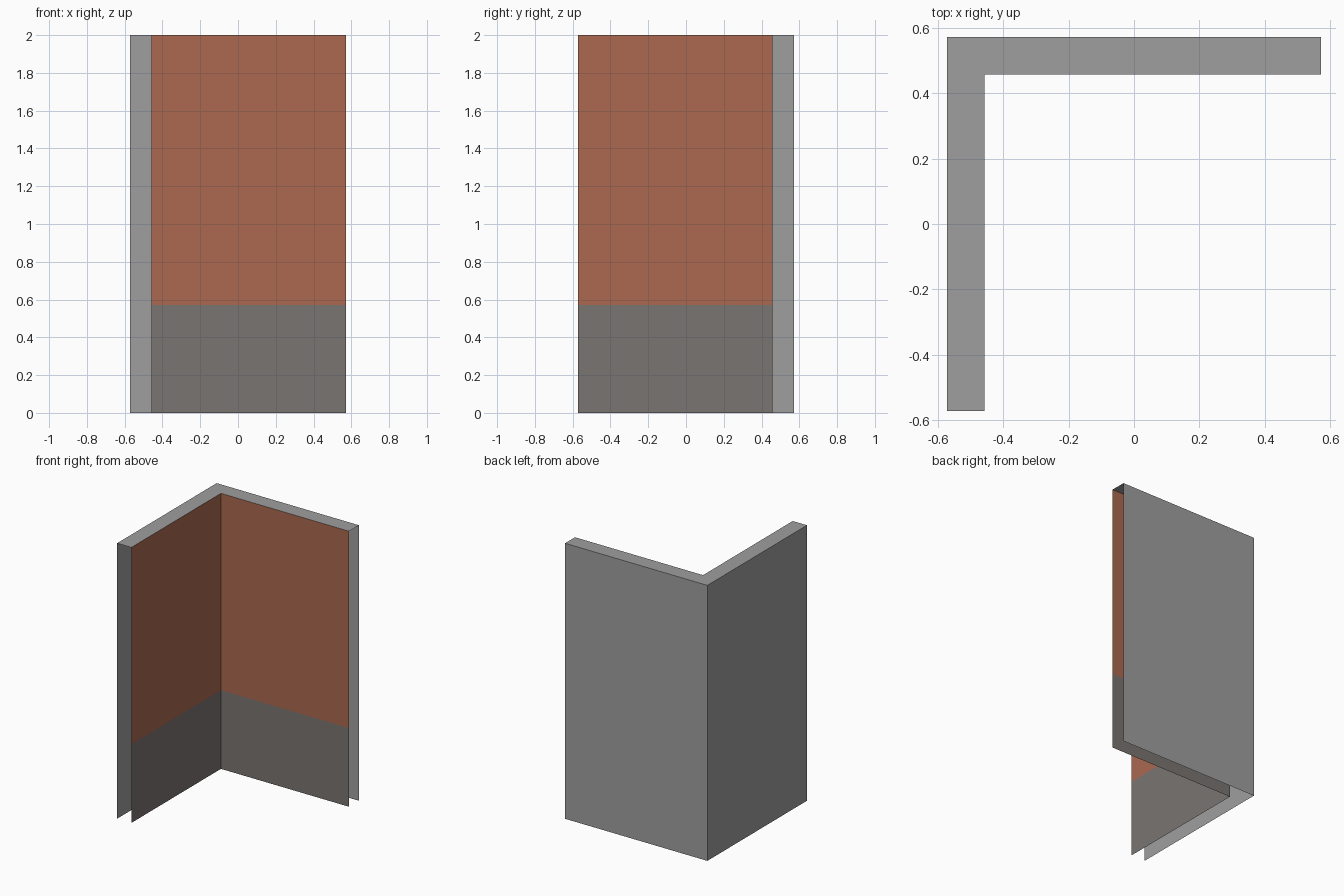
import bpy, bmesh

if "Cube" in bpy.data.objects:
    bpy.data.objects.remove(bpy.data.objects["Cube"])

H = 2.0          # wall height
A = 0.5714       # half width of the corner
T = 0.1143       # wall thickness
D = 0.5714       # height of the lower painted band
I = A - T        # inner face offset


def material(name, rgb):
    m = bpy.data.materials.new(name)
    m.diffuse_color = (*rgb, 1)
    m.use_nodes = True
    m.node_tree.nodes["Principled BSDF"].inputs["Base Color"].default_value = m.diffuse_color
    return m


grey = material("plain grey", (0.345, 0.345, 0.345))
brick = material("brick red", (0.405, 0.140, 0.082))
dark = material("warm dark grey", (0.193, 0.176, 0.166))

OUTER = [(-A, -A), (-A, A), (A, A)]
INNER = [(-I, -A), (-I, I), (A, I)]


def sheet(name, path, z0, z1, mat, facing_in):
    """Extrude an L-shaped path upward as a single-sided sheet."""
    bm = bmesh.new()
    low = [bm.verts.new((x, y, z0)) for x, y in path]
    top = [bm.verts.new((x, y, z1)) for x, y in path]
    for i in range(len(path) - 1):
        f = [low[i], low[i + 1], top[i + 1], top[i]]
        bm.faces.new(f[::-1] if facing_in else f)
    bm.normal_update()
    # outer sheets face -x / +y, inner sheets face +x / -y
    want = 1 if facing_in else -1
    for f in bm.faces:
        if (f.normal.x - f.normal.y) * want < 0:
            f.normal_flip()
    finish(name, bm, mat)


def finish(name, bm, mat):
    me = bpy.data.meshes.new(name)
    bm.to_mesh(me)
    bm.free()
    me.materials.append(mat)
    bpy.context.collection.objects.link(bpy.data.objects.new(name, me))


# Wall sheets: the ends and underside stay open
sheet("outer_wall", OUTER, 0, H, grey, False)
sheet("inner_wall_lower", INNER, 0, D, dark, True)
sheet("inner_wall_upper", INNER, D, H, brick, True)

# L-shaped cap, mitred at the corner
bm = bmesh.new()
o = [bm.verts.new((x, y, H)) for x, y in OUTER]
n = [bm.verts.new((x, y, H)) for x, y in INNER]
for i in range(2):
    f = bm.faces.new((o[i], n[i], n[i + 1], o[i + 1]))
    f.normal_update()
    if f.normal.z < 0:
        f.normal_flip()
bmesh.ops.dissolve_edges(bm, edges=[e for e in bm.edges if len(e.link_faces) == 2])
finish("top_cap", bm, grey)
